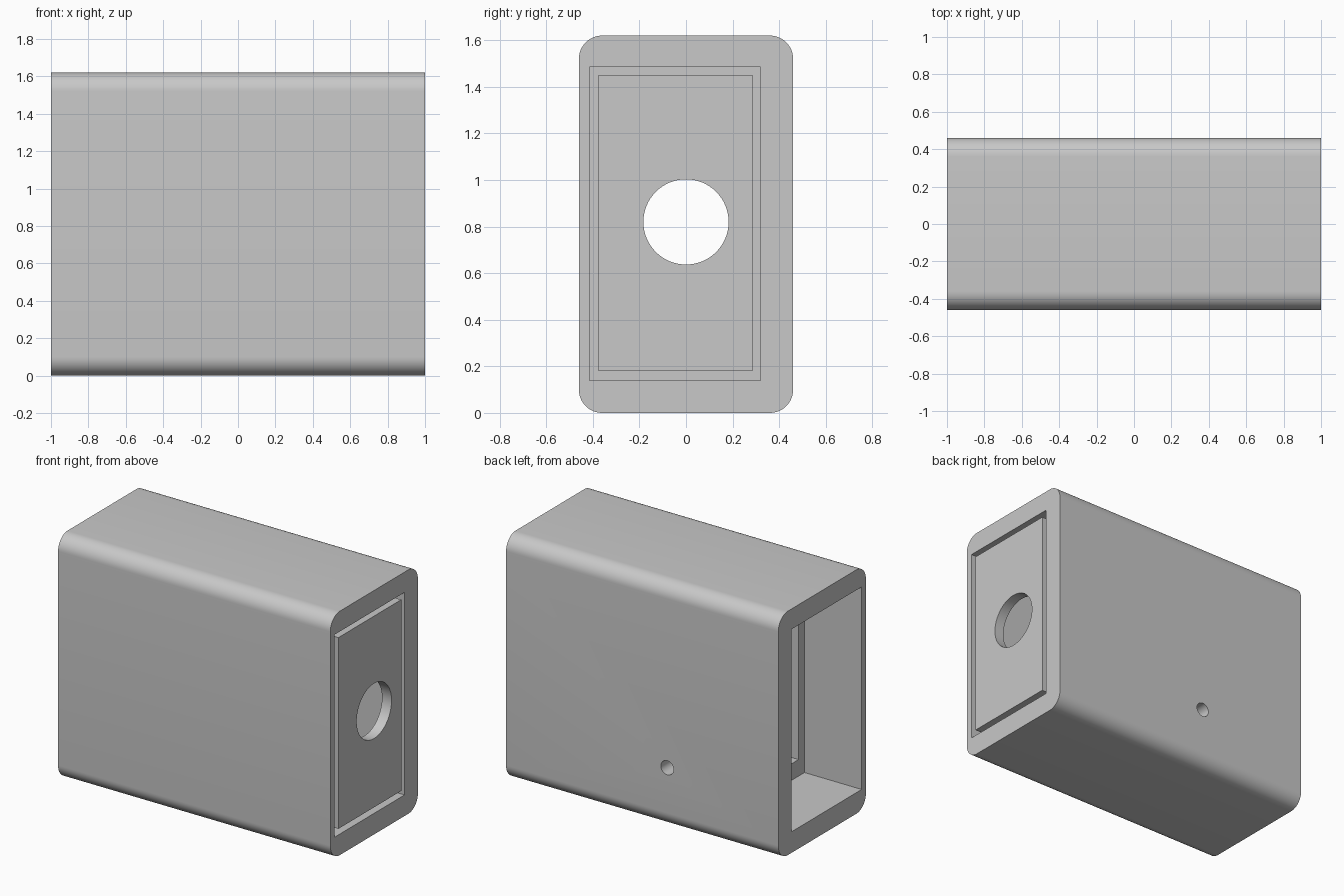
import bpy, bmesh, math
from mathutils import Matrix, Vector

cube = bpy.data.objects.get("Cube")
if cube:
    bpy.data.objects.remove(cube, do_unlink=True)

LENGTH, DEPTH, HEIGHT, RADIUS = 2.0, 0.92, 1.62, 0.10

grey = bpy.data.materials.new("plain grey")
grey.use_nodes = True
colour = (0.58, 0.58, 0.58, 1)
grey.diffuse_color = colour
grey.node_tree.nodes["Principled BSDF"].inputs["Base Color"].default_value = colour


def finish(name, bm):
    bmesh.ops.recalc_face_normals(bm, faces=bm.faces)
    mesh = bpy.data.meshes.new(name)
    bm.to_mesh(mesh)
    bm.free()
    mesh.materials.append(grey)
    obj = bpy.data.objects.new(name, mesh)
    bpy.context.collection.objects.link(obj)
    return obj


def box(name, x, y, z):
    """Box from (low, high) ranges on each axis."""
    bm = bmesh.new()
    size = [r[1] - r[0] for r in (x, y, z)]
    centre = Vector([(r[0] + r[1]) / 2 for r in (x, y, z)])
    bmesh.ops.create_cube(bm, size=1, matrix=Matrix.Translation(centre) @ Matrix.Diagonal((*size, 1)))
    return finish(name, bm)


def cylinder(name, centre, axis, radius, length, sides):
    bm = bmesh.new()
    turn = Vector((0, 0, 1)).rotation_difference(Vector(axis)).to_matrix().to_4x4()
    bmesh.ops.create_cone(bm, cap_ends=True, segments=sides, radius1=radius, radius2=radius,
                          depth=length, matrix=Matrix.Translation(centre) @ turn)
    return finish(name, bm)


def cut(target, cutter):
    """Subtract the cutter, bake the result and discard the cutter."""
    mod = target.modifiers.new("cut", 'BOOLEAN')
    mod.operation, mod.solver, mod.object = 'DIFFERENCE', 'EXACT', cutter
    graph = bpy.context.evaluated_depsgraph_get()
    mesh = bpy.data.meshes.new_from_object(target.evaluated_get(graph))
    target.modifiers.clear()
    target.data = mesh
    bpy.data.objects.remove(cutter, do_unlink=True)


# Housing: rounded rectangle extruded along x
bm = bmesh.new()
ring = []
for i, (sy, sz) in enumerate([(1, 1), (-1, 1), (-1, -1), (1, -1)]):
    for k in range(13):
        a = math.pi / 2 * (i + k / 12)
        ring.append(bm.verts.new((-LENGTH / 2,
                                  sy * (DEPTH / 2 - RADIUS) + RADIUS * math.cos(a),
                                  HEIGHT / 2 + sz * (HEIGHT / 2 - RADIUS) + RADIUS * math.sin(a))))
face = bm.faces.new(ring)
ext = bmesh.ops.extrude_face_region(bm, geom=[face])
bmesh.ops.translate(bm, vec=(LENGTH, 0, 0),
                    verts=[v for v in ext["geom"] if isinstance(v, bmesh.types.BMVert)])
housing = finish("housing", bm)

# Rectangular groove framing the panel on the closed end
groove = box("groove_cutter", (0.92, 1.1), (-0.415, 0.32), (0.14, 1.485))
cut(groove, box("panel_core", (0.8, 1.2), (-0.375, 0.285), (0.18, 1.45)))
cut(housing, groove)

# Open end recess, then the narrower main cavity behind it
cut(housing, box("recess_cutter", (-1.1, -0.58), (-0.415, 0.32), (0.14, 1.485)))
cut(housing, box("cavity_cutter", (-0.7, 0.93), (-0.353, 0.26), (0.25, 1.375)))

# Round port in the panel and small hole in the back wall
cut(housing, cylinder("port_cutter", (1, 0, 0.82), (1, 0, 0), 0.183, 0.3, 64))
cut(housing, cylinder("screw_cutter", (-0.184, 0.4, 0.40), (0, 1, 0), 0.047, 0.4, 32))

# Smooth the rounded edges and bores, keep the corners sharp
bpy.ops.object.select_all(action='DESELECT')
housing.select_set(True)
bpy.context.view_layer.objects.active = housing
bpy.ops.object.shade_smooth_by_angle(angle=math.radians(30))
